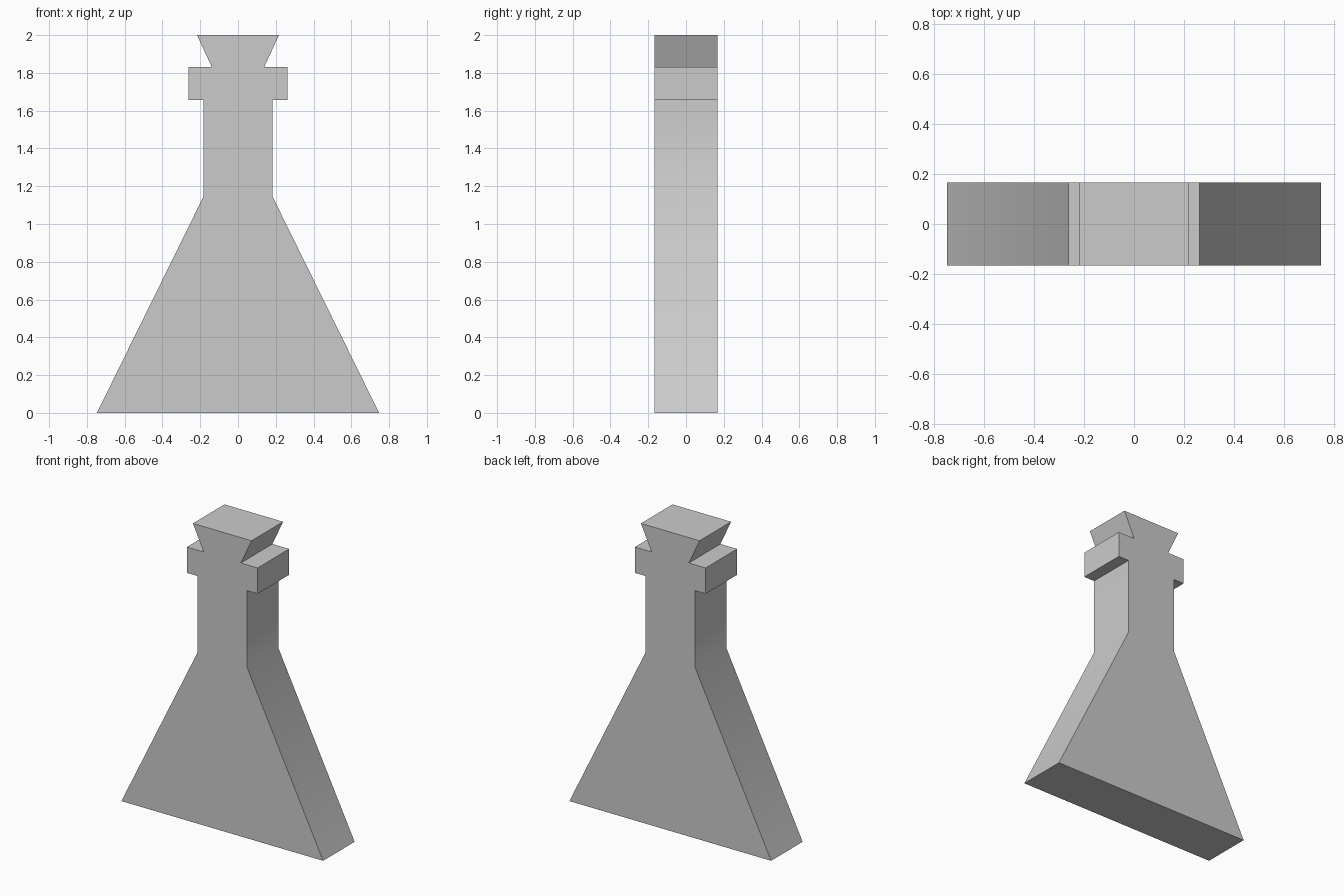
import bpy
import bmesh

if "Cube" in bpy.data.objects:
    bpy.data.objects.remove(bpy.data.objects["Cube"])

# Right half of the front silhouette, bottom to top (x, z)
HALF = [(0.747, 0), (0.183, 1.145), (0.183, 1.657), (0.262, 1.657),
        (0.262, 1.83), (0.138, 1.83), (0.217, 2.0)]
DEPTH = 0.333


def extruded_plate(name, half, depth):
    """Mirror a half profile in x and extrude it along y, centred."""
    outline = half + [(-x, z) for x, z in reversed(half)]
    bm = bmesh.new()
    face = bm.faces.new([bm.verts.new((x, -depth / 2, z)) for x, z in outline])
    result = bmesh.ops.extrude_face_region(bm, geom=[face])
    moved = [v for v in result["geom"] if isinstance(v, bmesh.types.BMVert)]
    bmesh.ops.translate(bm, verts=moved, vec=(0, depth, 0))
    bmesh.ops.recalc_face_normals(bm, faces=bm.faces)
    mesh = bpy.data.meshes.new(name)
    bm.to_mesh(mesh)
    bm.free()
    obj = bpy.data.objects.new(name, mesh)
    bpy.context.collection.objects.link(obj)
    return obj


# Flared body, neck, collar and dovetail head as one solid plate
piece = extruded_plate("flared_piece", HALF, DEPTH)

# Soft shading only where the neck meets the flared body
bpy.context.view_layer.objects.active = piece
piece.select_set(True)
bpy.ops.object.shade_smooth_by_angle()
